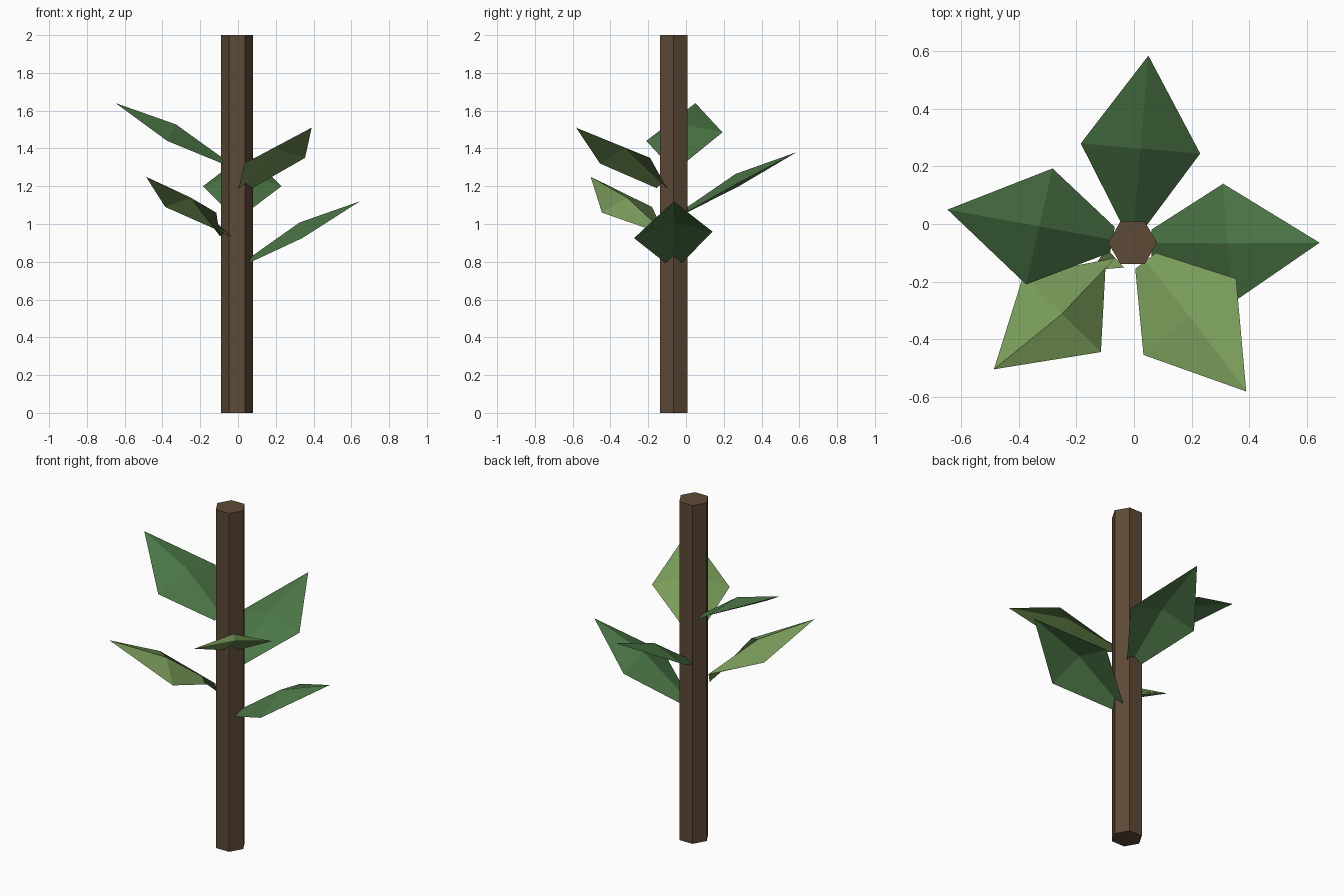
import bpy
from mathutils import Vector

if "Cube" in bpy.data.objects:
    bpy.data.objects.remove(bpy.data.objects["Cube"])


def material(name, rgb):
    m = bpy.data.materials.new(name)
    m.diffuse_color = (*rgb, 1)
    m.use_nodes = True
    m.node_tree.nodes["Principled BSDF"].inputs["Base Color"].default_value = m.diffuse_color
    return m


bark = material("bark", (0.11, 0.068, 0.037))
dark_green = material("dark_green", (0.07, 0.18, 0.06))
light_green = material("light_green", (0.19, 0.33, 0.10))

# Six-sided stem with corners pointing along x
bpy.ops.mesh.primitive_cylinder_add(vertices=6, radius=0.085, depth=2,
                                    location=(-0.005, -0.065, 1),
                                    rotation=(0, 0, 0.5235988))
stem = bpy.context.object
stem.name = "stem"
stem.data.materials.append(bark)


def leaf(name, base, left, tip, right, mat):
    """Creased sheet: narrow base, wide middle, pointed tip, raised midrib."""
    base, left, tip, right = map(Vector, (base, left, tip, right))
    side = tip - base
    side = Vector((-side.y, side.x, 0)).normalized() * 0.045
    rib_base = base + Vector((0, 0, 0.025))
    rib_mid = (left + right) / 2 + Vector((0, 0, 0.065))
    verts = [base + side, rib_base, base - side, left, rib_mid, right, tip]
    faces = [(0, 1, 4, 3), (1, 2, 5, 4), (3, 4, 6), (4, 5, 6)]
    mesh = bpy.data.meshes.new(name)
    mesh.from_pydata([v[:] for v in verts], [], faces)
    mesh.materials.append(mat)
    obj = bpy.data.objects.new(name, mesh)
    bpy.context.collection.objects.link(obj)


# Five leaves spiralling up the stem
leaf("leaf_right", (0.06, -0.065, 0.795), (0.31, 0.14, 0.96),
     (0.645, -0.065, 1.12), (0.34, -0.275, 0.925), dark_green)
leaf("leaf_front_left", (-0.065, -0.118, 0.935), (-0.385, -0.18, 1.09),
     (-0.487, -0.505, 1.25), (-0.115, -0.445, 1.06), light_green)
leaf("leaf_back", (0.0, 0.0, 1.06), (-0.185, 0.28, 1.20),
     (0.05, 0.585, 1.38), (0.23, 0.245, 1.20), dark_green)
leaf("leaf_front_right", (0.04, -0.128, 1.19), (0.355, -0.19, 1.35),
     (0.39, -0.582, 1.51), (0.033, -0.455, 1.32), light_green)
leaf("leaf_left", (-0.075, -0.055, 1.32), (-0.375, -0.21, 1.44),
     (-0.648, 0.05, 1.64), (-0.283, 0.193, 1.485), dark_green)

# Wind every leaf so its upper side faces up
for obj in bpy.data.objects:
    if obj.name.startswith("leaf") and obj.data.polygons[0].normal.z < 0:
        obj.data.flip_normals()
